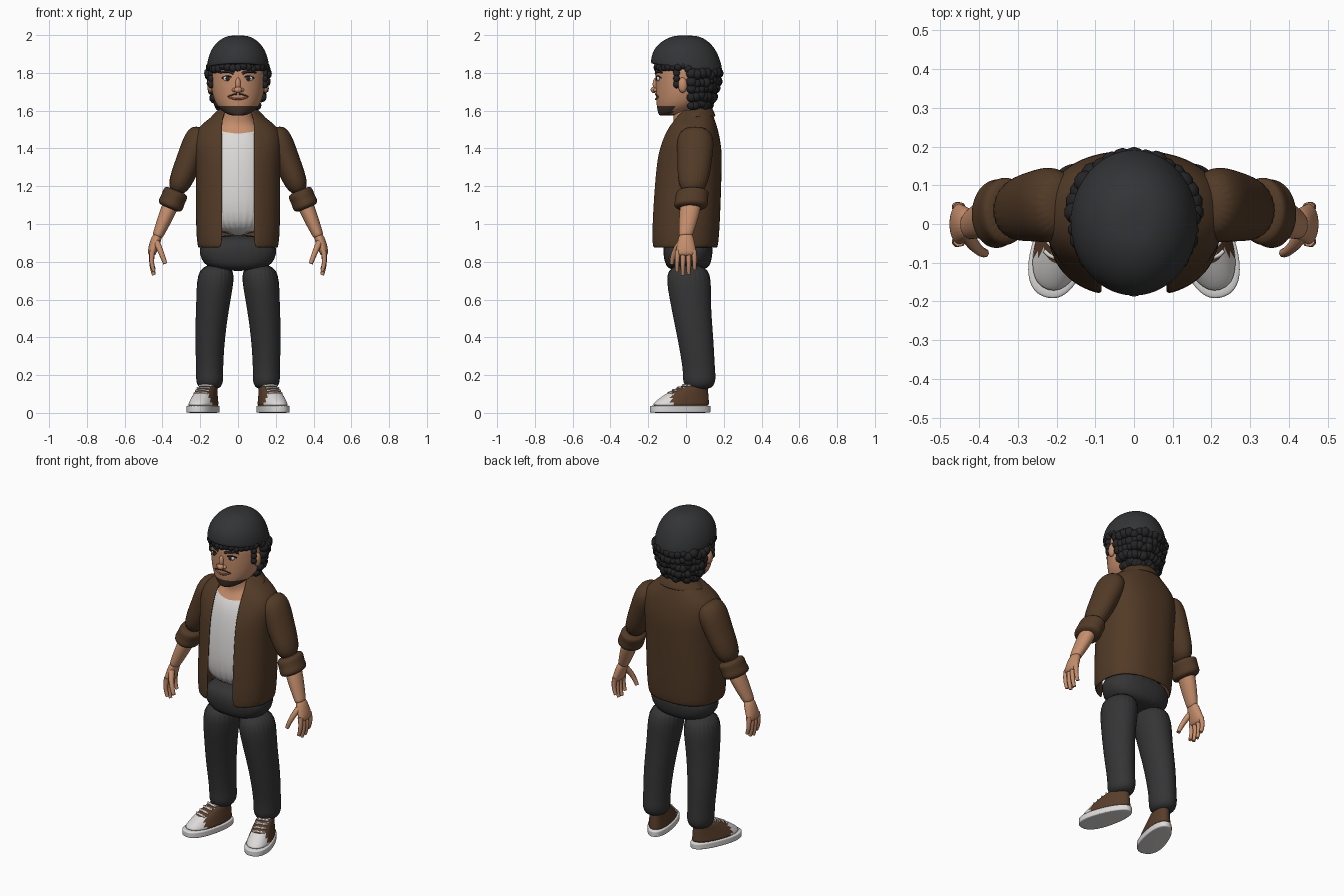
import bpy, bmesh, math, random
from mathutils import Matrix, Vector

random.seed(4)
if "Cube" in bpy.data.objects:
    bpy.data.objects.remove(bpy.data.objects["Cube"], do_unlink=True)


def material(name, red, green, blue):
    mat = bpy.data.materials.new(name)
    mat.use_nodes = True
    mat.diffuse_color = (red, green, blue, 1)
    shader = mat.node_tree.nodes["Principled BSDF"]
    shader.inputs["Base Color"].default_value = mat.diffuse_color
    shader.inputs["Roughness"].default_value = 0.8
    return mat


JACKET = material("jacket brown", 0.085, 0.043, 0.02)
TROUSER = material("trouser charcoal", 0.035, 0.035, 0.037)
KNIT = material("beanie grey", 0.033, 0.034, 0.036)
HAIR = material("hair black", 0.018, 0.018, 0.02)
SKIN = material("skin", 0.56, 0.27, 0.15)
WHITE = material("cloth white", 0.72, 0.7, 0.69)
LEATHER = material("shoe brown", 0.1, 0.048, 0.024)
BEARD = material("beard brown", 0.06, 0.035, 0.024)
LIP = material("lip", 0.3, 0.11, 0.07)
SIDES = {"left": 1, "right": -1}


def finish(name, bm, materials, mirror=False, smooth_level=0, thickness=0):
    mesh = bpy.data.meshes.new(name)
    bm.to_mesh(mesh)
    bm.free()
    for mat in materials:
        mesh.materials.append(mat)
    for polygon in mesh.polygons:
        polygon.use_smooth = True
    part = bpy.data.objects.new(name, mesh)
    bpy.context.collection.objects.link(part)
    if thickness:
        solidify = part.modifiers.new("cloth", 'SOLIDIFY')
        solidify.thickness, solidify.offset = thickness, -1
    if mirror:
        pair = part.modifiers.new("pair", 'MIRROR')
        pair.use_mirror_merge = False
    if smooth_level:
        subdivision = part.modifiers.new("smooth", 'SUBSURF')
        subdivision.levels = subdivision.render_levels = smooth_level


def loft(name, rings, materials, sides=24, power=2, tilt=0, shape=None, rule=None,
         mirror=False, opening=0, thickness=0):
    """Skin rings of (x, y, z, x radius, y radius); an opening leaves the front apart."""
    bm = bmesh.new()
    rows = []
    for x, y, z, rx, ry in rings:
        start, sweep = 0, 2 * math.pi / sides
        if opening:
            gap = min(opening, 0.8 * rx)
            start = -math.acos((gap / rx) ** (power / 2))
            sweep = (math.pi - 2 * start) / (sides - 1)
        row = []
        for k in range(sides):
            c, s = math.cos(start + sweep * k), math.sin(start + sweep * k)
            across = rx * math.copysign(abs(c) ** (2 / power), c)
            along = ry * math.copysign(abs(s) ** (2 / power), s)
            point = Vector((x + across * math.cos(tilt), y + along, z + across * math.sin(tilt)))
            row.append(bm.verts.new(shape(point) if shape else point))
        rows.append(row)
    for low, high in zip(rows, rows[1:]):
        for k in range(sides - 1 if opening else sides):
            j = (k + 1) % sides
            bm.faces.new((low[k], low[j], high[j], high[k]))
    if not opening:
        bm.faces.new(rows[0])
        bm.faces.new(rows[-1])
        bmesh.ops.recalc_face_normals(bm, faces=bm.faces)
    if rule:
        for face in bm.faces:
            face.material_index = int(rule(face.calc_center_median()))
    finish(name, bm, materials, mirror, 2, thickness)


def trunk(profile):
    """Centred rings from (height, front, back, half width)."""
    return [(0, (front + back) / 2, z, half, (back - front) / 2) for z, front, back, half in profile]


def blobs(name, items, mat, mirror=False):
    """Ellipsoids given as (centre, radii)."""
    bm = bmesh.new()
    for centre, radii in items:
        placing = Matrix.Translation(centre) @ Matrix.Diagonal((*radii, 1))
        bmesh.ops.create_icosphere(bm, subdivisions=2, radius=1, matrix=placing)
    finish(name, bm, [mat], mirror)


def tube(name, points, radius, mat, taper=1):
    curve = bpy.data.curves.new(name, 'CURVE')
    curve.dimensions, curve.bevel_depth = '3D', radius
    curve.bevel_resolution, curve.use_fill_caps = 2, True
    spline = curve.splines.new('NURBS')
    last = len(points) - 1
    spline.points.add(last)
    for i, point in enumerate(points):
        spline.points[i].co = (*point, 1)
        spline.points[i].radius = 1 + (taper - 1) * i / last
    spline.use_endpoint_u, spline.order_u, spline.resolution_u = True, 3, 6
    curve.materials.append(mat)
    bpy.context.collection.objects.link(bpy.data.objects.new(name, curve))


def tube_pair(name, points, radius, mat, taper=1):
    for side, sign in SIDES.items():
        tube(side + "_" + name, [(sign * x, y, z) for x, y, z in points], radius, mat, taper)


# Trousers
loft("trouser_hips", trunk([(.75, -.09, .11, .12), (.8, -.12, .14, .21), (.95, -.13, .15, .21)]),
     [TROUSER], power=2.4)
leg = [(.15, .07, .12, .06), (.15, .07, .18, .075), (.15, .07, .22, .07), (.15, .05, .4, .08),
       (.13, .02, .6, .09), (.11, .01, .8, .11)]
loft("trouser_legs", [(x, y, z, r, 1.2 * r) for x, y, z, r in leg], [TROUSER], mirror=True)


# Shoes, turned outward, with the toe broader than the heel
def foot(point):
    broad = Vector((point.x * (1 - .9 * point.y), point.y, point.z))
    return Matrix.Rotation(.3, 3, 'Z') @ broad + Vector((.18, -.03, 0))


def instep(t):
    """Front edge and height of the upper, from toe to ankle."""
    return -.16 + .18 * t ** 1.5, .03 + .12 * t


def upper_ring(t):
    front, z = instep(t)
    back = .16 - .01 * t
    return 0, (front + back) / 2, z, .07 - .024 * t, (back - front) / 2


def is_toe(centre):
    return centre.y - .3 * (centre.x - .2) < -.095


loft("shoe_soles", [(0, 0, z, .072, .167) for z in (0, .003, .035, .04)], [WHITE],
     sides=32, power=2.3, shape=foot, mirror=True)
loft("shoe_uppers", [upper_ring(k / 5) for k in range(6)], [LEATHER, WHITE],
     sides=32, power=2.2, shape=foot, rule=is_toe, mirror=True)
for row in range(4):
    front, height = instep(.62 + .11 * row)
    for skew in (-.01, .01):
        lace = [(-.036, front + .03 + skew, height), (0, front - .005, height + .006),
                (.036, front + .03 - skew, height)]
        tube_pair("shoe_lace", [foot(Vector(p)) for p in lace], .0055, WHITE)

# Shirt, with the bare neck above a curved neckline
loft("shirt_and_neck",
     trunk([(.93, -.16, .13, .19), (1.2, -.165, .16, .19), (1.42, -.13, .16, .18), (1.48, -.09, .14, .12),
            (1.52, -.06, .11, .09), (1.58, -.07, .08, .07), (1.65, -.07, .07, .07)]),
     [WHITE, SKIN], sides=32, power=2.2,
     shape=lambda p: p + Vector((0, 0, .2 * abs(p.x) if p.z > 1.45 else 0)),
     rule=lambda c: c.z - .2 * abs(c.x) > 1.49)

# Open jacket and folded collar
loft("jacket_body",
     trunk([(.87, -.19, .17, .215), (1, -.19, .18, .225), (1.3, -.17, .19, .22), (1.4, -.15, .19, .235),
            (1.5, -.11, .17, .23), (1.56, -.07, .15, .15), (1.61, -.04, .13, .085)]),
     [JACKET], sides=40, power=2.4, opening=.085, thickness=.014)
loft("jacket_collar",
     trunk([(1.57, -.12, .16, .15), (1.61, -.07, .14, .105), (1.625, -.05, .13, .09), (1.6, -.04, .12, .08)]),
     [JACKET], sides=32, opening=.1, thickness=.01,
     shape=lambda p: p + Vector((0, 0, min(p.y - .05, 0) / 2)))

# Arms follow one slanting line from shoulder to wrist
SLANT = math.atan2(.21, .5)


def arm(sections):
    """Rings from (fraction of the way down the arm, radius)."""
    return [(.21 + .21 * t, .05 - .05 * t * t, 1.45 - .5 * t, r, 1.3 * r) for t, r in sections]


loft("jacket_sleeves", arm([(-.12, .05), (0, .08), (.2, .07), (.6, .062)]), [JACKET], tilt=SLANT, mirror=True)
loft("sleeve_cuffs", arm([(.54, .055), (.57, .07), (.64, .065), (.7, .072), (.74, .055)]), [JACKET],
     tilt=SLANT, mirror=True)
loft("forearms", arm([(.6, .045), (.8, .042), (1, .03), (1.04, .027)]), [SKIN], tilt=SLANT, mirror=True)
loft("palms", [(.42, 0, .96, .026, .034), (.44, 0, .9, .03, .046), (.455, 0, .85, .025, .056),
               (.455, 0, .83, .015, .045)], [SKIN], mirror=True)
for i, length in enumerate((.1, .12, .115, .09)):
    y = -.043 + .028 * i
    tube_pair("finger", [(.452, y, .86), (.465, 1.15 * y, .85 - length / 2), (.445, 1.1 * y, .85 - length)],
              .0155, SKIN, .65)
tube_pair("thumb", [(.435, -.02, .91), (.41, -.07, .86), (.385, -.075, .79)], .019, SKIN, .6)


# Head, narrowing to a bearded chin
def head_ring(t):
    fullness = math.sqrt(1 - (1 - t) ** 4)
    return 0, -.135 * (1 - fullness), 1.57 + .3 * t, .147 * fullness, .162 * fullness


loft("head", [head_ring(t / 100) for t in (1, 4, 9, 18, 30, 50, 75, 95)], [SKIN, BEARD], sides=40,
     rule=lambda c: c.z < 1.62 and c.y < -.07)
blobs("ears", [((.147, -.018, 1.735), (.016, .025, .042))], SKIN, True)
blobs("nose", [((0, -.16, 1.74), (.015, .017, .036)), ((0, -.17, 1.71), (.022, .018, .017))], SKIN)
blobs("nostrils", [((.02, -.16, 1.71), (.013, .013, .011))], SKIN, True)
blobs("eye_whites", [((.056, -.146, 1.77), (.023, .01, .014))], WHITE, True)
blobs("irises", [((.055, -.153, 1.77), (.011, .006, .012))], HAIR, True)
tube("mouth", [(-.05, -.145, 1.672), (0, -.175, 1.65), (.05, -.145, 1.672)], .005, LIP)
tube_pair("eyelid", [(.03, -.152, 1.773), (.055, -.16, 1.793), (.084, -.13, 1.772)], .004, HAIR)
tube_pair("eyebrow", [(.022, -.158, 1.797), (.055, -.158, 1.815), (.095, -.127, 1.8)], .008, HAIR, .6)
tube_pair("moustache", [(.005, -.16, 1.688), (.03, -.162, 1.687), (.055, -.146, 1.674)], .005, BEARD, .5)

# Curly hair: a filled base, rows of curls behind, a fringe and sideburns
curls = [((0, .05, 1.735), (.14, .12, .11))]


def add_curls(count, start, end, centre_y, rx, ry, z, size):
    for k in range(count):
        angle = math.radians(start + (end - start) * k / (count - 1))
        r = size * random.uniform(.85, 1.15)
        centre = (rx * math.cos(angle), centre_y + ry * math.sin(angle), z + random.uniform(-.01, .01))
        curls.append((centre, (r, r, r)))


for row in range(5):
    spread = math.sqrt(row / 4)
    add_curls(17, 0, 180, .03, .1 + .05 * spread, .09 + .05 * spread, 1.635 + .04 * row, .027)
add_curls(19, -185, 5, 0, .15, .15, 1.83, .021)
for sign in SIDES.values():
    for row in range(3):
        curls.append(((sign * .142, -.05, 1.8 - .03 * row), (.018, .018, .022)))
blobs("curly_hair", curls, HAIR)


# Beanie: a full dome, lower at the back
def beanie_ring(t):
    bulge = math.cos(t * math.pi / 2) ** .85
    return 0, .003, 1.82 + .182 * math.sin(t * math.pi / 2), .166 * bulge, .191 * bulge


loft("beanie", [(0, 0, 1.83, .15, .17)] + [beanie_ring(k / 8) for k in range(8)], [KNIT], sides=32,
     shape=lambda p: p - Vector((0, 0, .13 * p.y * min(1, (2.01 - p.z) / .12))))
